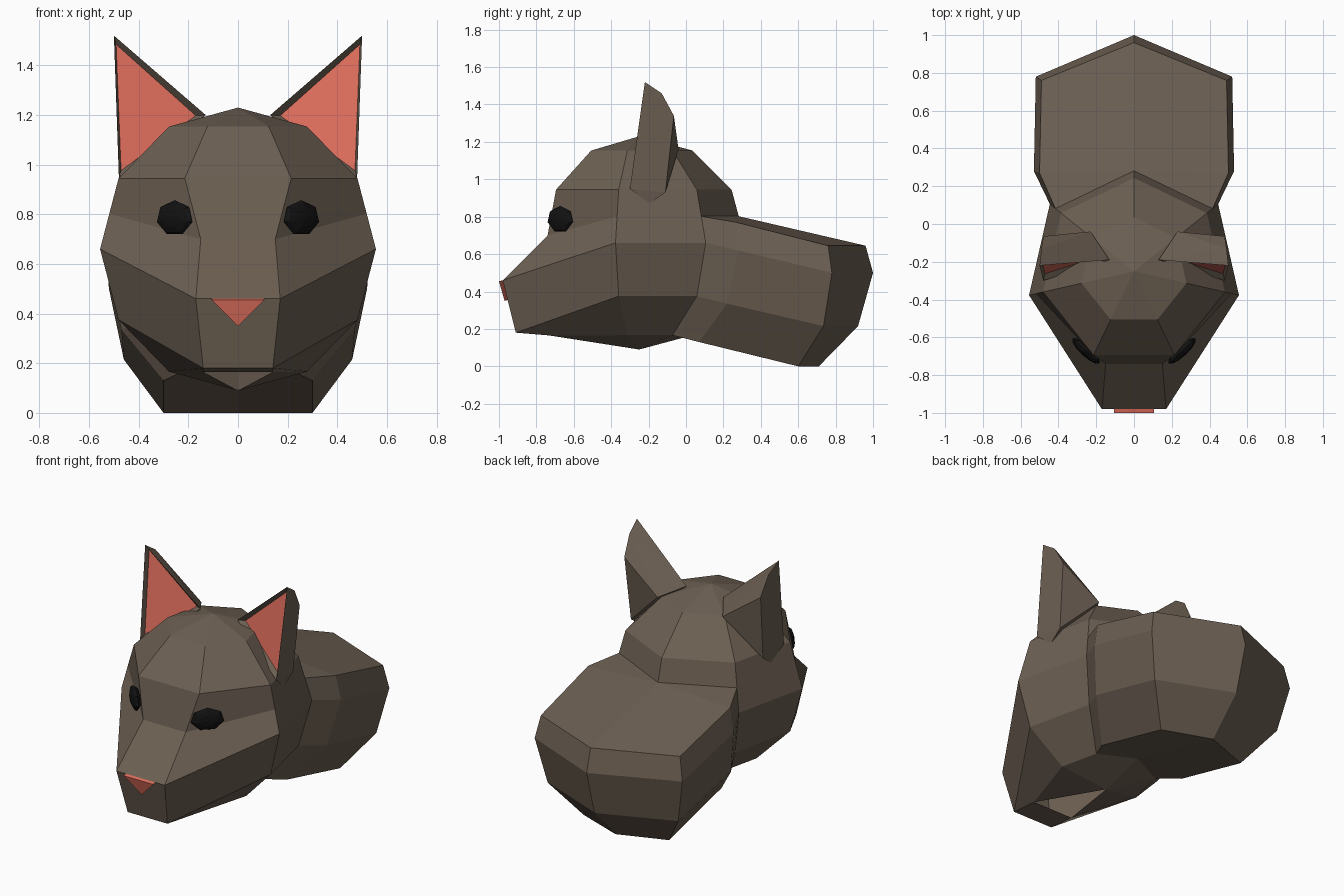
import bpy, bmesh
from math import sin, cos, pi, radians
from mathutils import Vector, Matrix

if "Cube" in bpy.data.objects:
    bpy.data.objects.remove(bpy.data.objects["Cube"])


def material(name, rgb):
    m = bpy.data.materials.new(name)
    m.diffuse_color = (*rgb, 1)
    m.use_nodes = True
    m.node_tree.nodes["Principled BSDF"].inputs["Base Color"].default_value = m.diffuse_color
    return m


FUR = material("brown_fur", (0.15, 0.115, 0.085))
PINK = material("pink_skin", (0.75, 0.16, 0.11))
BLACK = material("black_eye", (0.006, 0.006, 0.006))


def finish(bm, name, *mats):
    me = bpy.data.meshes.new(name)
    bm.to_mesh(me)
    bm.free()
    ob = bpy.data.objects.new(name, me)
    bpy.context.collection.objects.link(ob)
    for m in mats:
        me.materials.append(m)
    return ob


def mirror(bm):
    bmesh.ops.mirror(bm, geom=bm.verts[:] + bm.edges[:] + bm.faces[:],
                     axis='X', merge_dist=0.001)


# Head: right half of a seven-sided sphere, muzzle pulled out of the front
R, CY, CZ = 0.57, -0.25, 0.66


def ball(ring, ang):
    r = R * sin(ring * pi / 6)
    return Vector((r * sin(ang), CY - r * cos(ang), CZ + R * cos(ring * pi / 6)))


bm = bmesh.new()
V = {}


def add(key, co):
    V[key] = bm.verts.new(co)


def face(keys):
    bm.faces.new([V[k] for k in keys.split()])


for i in range(1, 6):
    for k, name in enumerate("FSB"):
        if name != "F" or i < 3:
            add(f"{name}{i}", ball(i, (k + 0.5) * 2 * pi / 7))
    p = ball(i, pi)
    add(f"K{i}", (0, p.y, p.z))
# muzzle bridge, tip, chin
for i, co in zip(range(3, 7), [(0.15, -0.74, 0.70), (0.17, -0.98, 0.46),
                               (0.14, -0.91, 0.18), (0.14, -0.73, 0.165)]):
    add(f"F{i}", co)
for i in range(1, 7):
    c = V[f"F{i}"].co
    add(f"C{i}", (0, c.y, c.z))
for n in "SBK":  # extra loop through the temples
    add(n + "m", (V[n + "2"].co + V[n + "3"].co) / 2)
add("T", (0, CY, CZ + R))
add("P", (0, CY, CZ - R))

for a, b in ("CF", "FS", "SB", "BK"):
    face(f"T {a}1 {b}1")
    face(f"{a}1 {a}2 {b}2 {b}1")
for i in range(2, 6):
    face(f"C{i} C{i+1} F{i+1} F{i}")
face("F2 F3 Sm S2")
face("F3 F4 S3 Sm")
face("F4 F5 S4 S3")
face("F5 F6 S5 S4")
face("F6 P S5")
for a, b in ("2m", "m3", "34", "45"):
    face(f"S{a} S{b} B{b} B{a}")
face("S5 P B5")
face("P K5 B5")
face("B2 Bm Km K2")

# Body: grown backwards from the rear of the head
stations = {
    "X": [(0.50, 0.27, 0.77), (0.53, 0.28, 0.62), (0.47, 0.22, 0.335), (0.30, 0.07, 0.13)],
    "Y": [(0.49, 0.76, 0.645), (0.52, 0.78, 0.50), (0.46, 0.735, 0.215), (0.30, 0.60, 0)],
    "Z": [(0, 0.96, 0.645), (0, 1.0, 0.50), (0, 0.92, 0.215), (0, 0.71, 0)],
}
for n, pts in stations.items():
    for lv, co in zip("m345", pts):
        add(n + lv, co)
for a, b in ("BX", "XY", "YZ"):
    for u, d in ("m3", "34", "45"):
        face(f"{a}{u} {a}{d} {b}{d} {b}{u}")
face("Bm Xm Km")
face("Km Xm Ym Zm")
face("B5 K5 X5")
face("K5 Z5 Y5 X5")
for k in ("K3", "K4"):
    bm.verts.remove(V[k])
mirror(bm)
bmesh.ops.recalc_face_normals(bm, faces=bm.faces)
finish(bm, "head_and_body", FUR)

# Ears: hull with the front triangle inset and sunk
bm = bmesh.new()
ear = [(0.50, -0.22, 1.52), (0.48, -0.30, 0.95), (0.13, -0.19, 1.20),
       (0.49, -0.13, 1.46), (0.48, -0.065, 1.34), (0.23, -0.04, 1.16),
       (0.465, -0.11, 0.93), (0.46, -0.195, 0.87)]
bmesh.ops.convex_hull(bm, input=[bm.verts.new(p) for p in ear])
bmesh.ops.recalc_face_normals(bm, faces=bm.faces)
front = min(bm.faces, key=lambda f: f.normal.y)
bmesh.ops.inset_region(bm, faces=[front], thickness=0.035, depth=-0.03)
front.material_index = 1
mirror(bm)
bmesh.ops.recalc_face_normals(bm, faces=bm.faces)
finish(bm, "ears", FUR, PINK)

# Eyes: flattened balls facing diagonally outwards
bm = bmesh.new()
turn = (Matrix.Translation((0.255, -0.672, 0.785)) @ Matrix.Rotation(radians(43), 4, 'Z')
        @ Matrix.Diagonal((0.10, 0.028, 0.072, 1)) @ Matrix.Rotation(pi / 2, 4, 'X'))
bmesh.ops.create_uvsphere(bm, u_segments=7, v_segments=6, radius=1, matrix=turn)
mirror(bm)
bmesh.ops.recalc_face_normals(bm, faces=bm.faces)
finish(bm, "eyes", BLACK)

# Nose: thin triangular wedge on the muzzle tip
bm = bmesh.new()
tri = [(-0.105, -1.0, 0.455), (0.105, -1.0, 0.455), (0, -0.97, 0.35)]
pts = [Vector(p) + Vector((0, d, d * 0.25)) for d in (0, 0.03) for p in tri]
bmesh.ops.convex_hull(bm, input=[bm.verts.new(p) for p in pts])
bmesh.ops.recalc_face_normals(bm, faces=bm.faces)
finish(bm, "nose", PINK)
